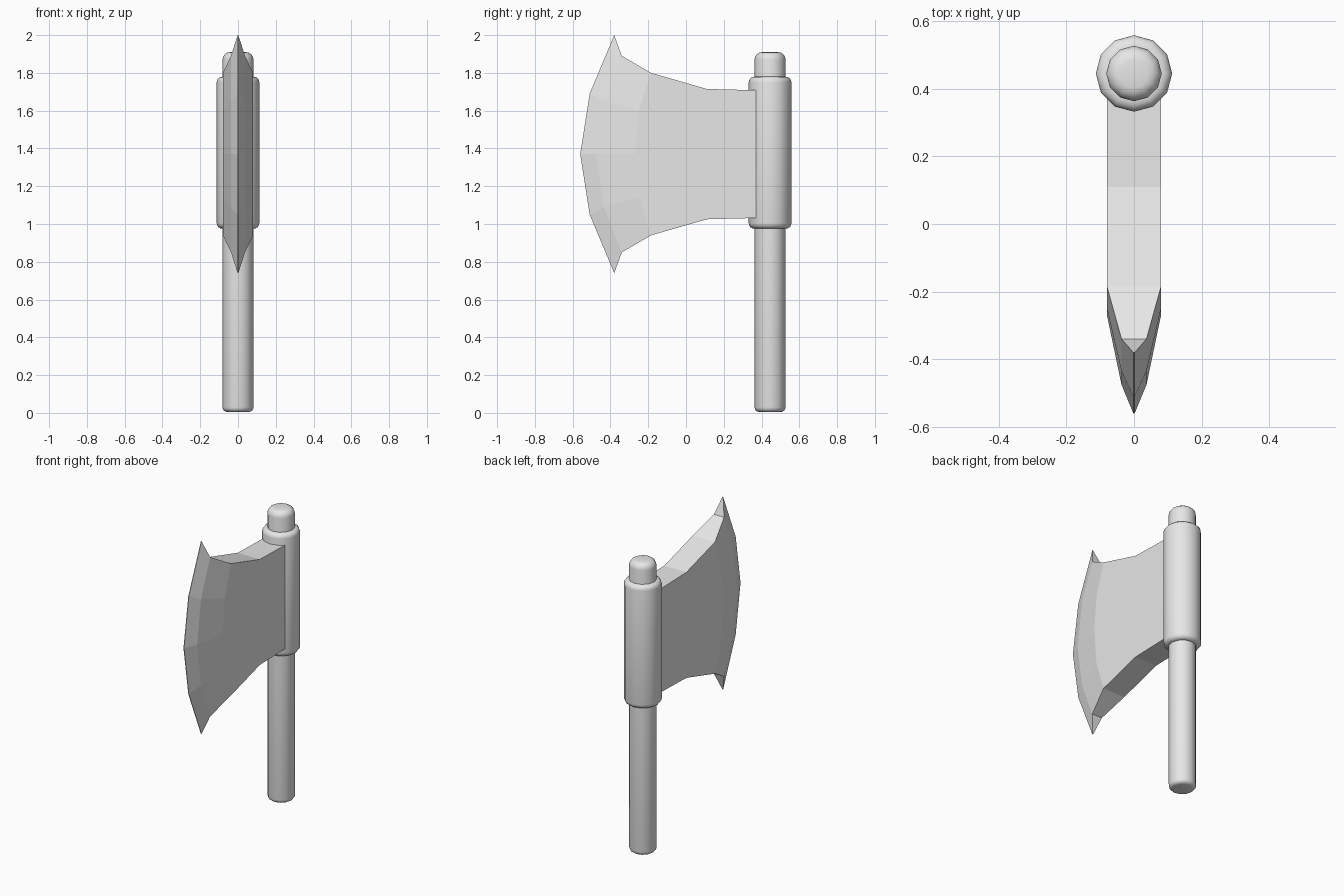
import bpy, bmesh, math

cube = bpy.data.objects.get("Cube")
if cube:
    bpy.data.objects.remove(cube, do_unlink=True)

grey = bpy.data.materials.new("plain grey")
grey.use_nodes = True
grey.diffuse_color = (0.8, 0.8, 0.8, 1)
grey.node_tree.nodes["Principled BSDF"].inputs["Base Color"].default_value = (0.8, 0.8, 0.8, 1)

SHAFT_Y = 0.445
MID_Z = 1.37


def add_object(name, bm):
    bmesh.ops.recalc_face_normals(bm, faces=bm.faces)
    mesh = bpy.data.meshes.new(name)
    bm.to_mesh(mesh)
    bm.free()
    mesh.materials.append(grey)
    obj = bpy.data.objects.new(name, mesh)
    bpy.context.collection.objects.link(obj)
    return obj


def rounded_post(name, radius, bottom, top, round_bottom, round_top, sides=12, steps=4):
    """Twelve-sided post whose two rims are rounded off."""
    bm = bmesh.new()
    profile = []
    for i in range(steps + 1):
        a = math.pi / 2 * i / steps
        profile.append((radius - round_bottom * (1 - math.sin(a)),
                        bottom + round_bottom * (1 - math.cos(a))))
    for i in range(steps + 1):
        a = math.pi / 2 * i / steps
        profile.append((radius - round_top * (1 - math.cos(a)),
                        top - round_top * (1 - math.sin(a))))
    rings = []
    for r, z in profile:
        angles = [math.tau * k / sides for k in range(sides)]
        rings.append([bm.verts.new((r * math.cos(a), SHAFT_Y + r * math.sin(a), z)) for a in angles])
    for low, high in zip(rings, rings[1:]):
        for k in range(sides):
            n = (k + 1) % sides
            bm.faces.new((low[k], low[n], high[n], high[k]))
    bm.faces.new(rings[0])
    bm.faces.new(rings[-1])
    obj = add_object(name, bm)
    bpy.ops.object.select_all(action="DESELECT")
    obj.select_set(True)
    bpy.context.view_layer.objects.active = obj
    bpy.ops.object.shade_smooth_by_angle(angle=math.radians(40))


# Handle and the socket around it
rounded_post("handle", 0.082, 0.005, 1.91, 0.025, 0.04)
rounded_post("socket", 0.113, 0.975, 1.78, 0.03, 0.03)

# Blade columns from socket to cutting edge: (y, height from middle, half thickness)
# for the centre, the quarter and the end of each column
columns = [
    [(0.41, 0, 0.08), (0.41, 0.17, 0.08), (0.41, 0.337, 0.08)],
    [(0.11, 0, 0.08), (0.11, 0.175, 0.08), (0.11, 0.345, 0.08)],
    [(-0.27, 0, 0.08), (-0.25, 0.23, 0.08), (-0.185, 0.43, 0.08)],
    [(-0.475, 0, 0.037), (-0.435, 0.28, 0.037), (-0.34, 0.52, 0.037)],
    [(-0.56, 0, 0.002), (-0.51, 0.32, 0.002), (-0.38, 0.63, 0.002)],
]
bm = bmesh.new()
sides = {}
for sx in (-1, 1):
    grid = []
    for centre, quarter, end in columns:
        rows = [(end, -1), (quarter, -1), (centre, 1), (quarter, 1), (end, 1)]
        grid.append([bm.verts.new((sx * w, y, MID_Z + s * h)) for (y, h, w), s in rows])
    for a, b in zip(grid, grid[1:]):
        for k in range(4):
            bm.faces.new((a[k], a[k + 1], b[k + 1], b[k]))
    sides[sx] = grid

# Close the blade: top, bottom, socket end and cutting edge
left, right = sides[-1], sides[1]
for c in range(len(columns) - 1):
    for k in (0, 4):
        bm.faces.new((left[c][k], left[c + 1][k], right[c + 1][k], right[c][k]))
for c in (0, len(columns) - 1):
    for k in range(4):
        bm.faces.new((left[c][k], left[c][k + 1], right[c][k + 1], right[c][k]))
add_object("blade", bm)
